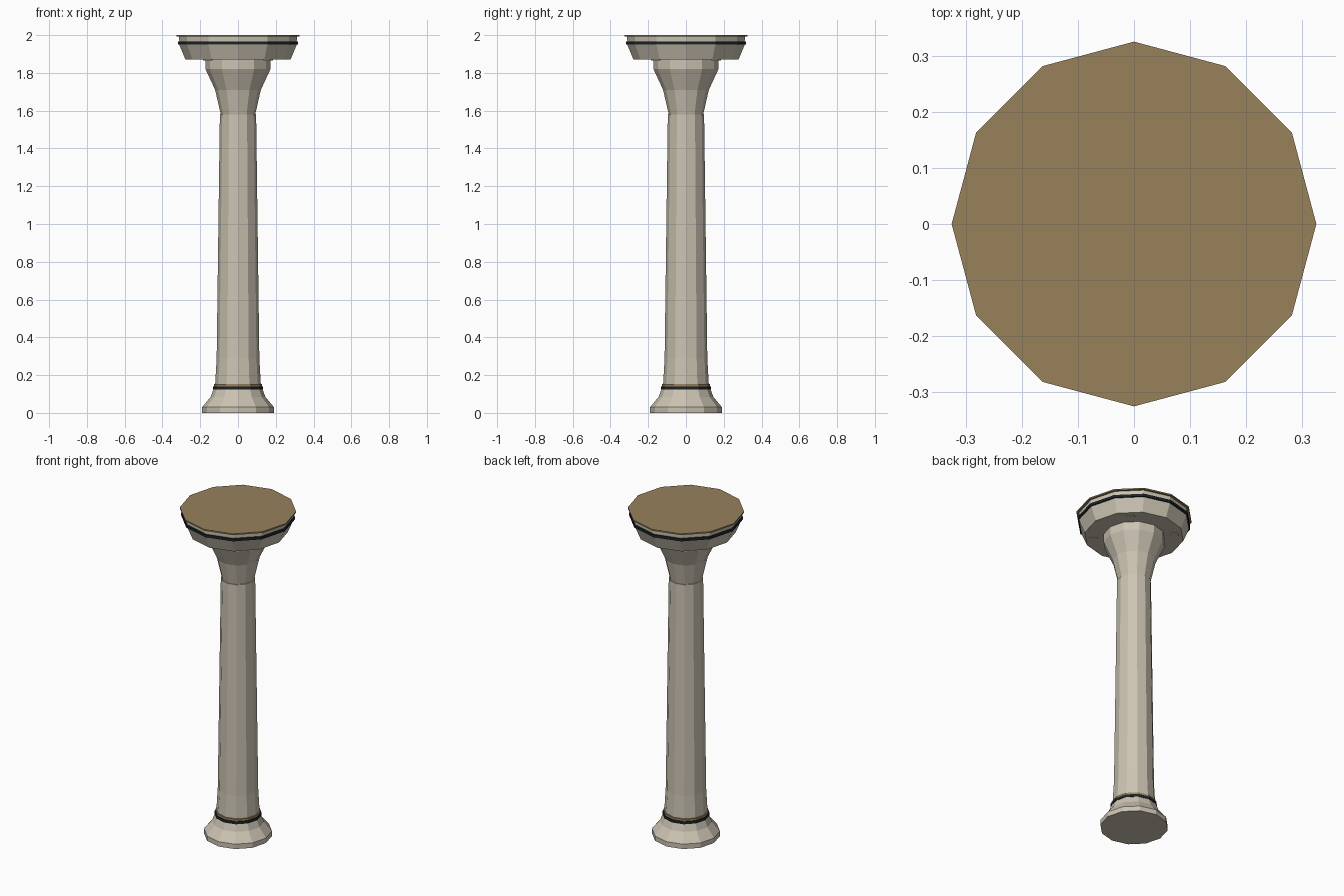
import bpy
import bmesh
from math import cos, sin, pi, radians

SIDES = 12

cube = bpy.data.objects.get("Cube")
if cube:
    bpy.data.objects.remove(cube, do_unlink=True)


def material(name, rgb):
    m = bpy.data.materials.new(name)
    m.use_nodes = True
    color = (*rgb, 1.0)
    m.diffuse_color = color
    m.node_tree.nodes["Principled BSDF"].inputs["Base Color"].default_value = color
    return m


stone = material("pale stone", (0.60, 0.55, 0.45))
bronze = material("aged bronze", (0.31, 0.22, 0.105))
black = material("black inlay", (0.012, 0.016, 0.018))


def turned(name, profile, mat, sides=SIDES, center=(0, 0)):
    """Closed faceted solid from (radius, height) pairs, bottom to top."""
    bm = bmesh.new()
    rings = []
    for r, z in profile:
        rings.append([bm.verts.new((center[0] + r * cos(2 * pi * i / sides),
                                    center[1] + r * sin(2 * pi * i / sides), z))
                      for i in range(sides)])
    for low, high in zip(rings, rings[1:]):
        for i in range(sides):
            j = (i + 1) % sides
            bm.faces.new((low[i], low[j], high[j], high[i]))
    bm.faces.new(rings[0][::-1])
    bm.faces.new(rings[-1])
    mesh = bpy.data.meshes.new(name)
    bm.to_mesh(mesh)
    bm.free()
    mesh.materials.append(mat)
    obj = bpy.data.objects.new(name, mesh)
    bpy.context.collection.objects.link(obj)
    return obj


# Flared foot with its inlaid bands
turned("foot", [(0.19, 0), (0.19, 0.03), (0.145, 0.085), (0.128, 0.13)], stone)
turned("foot_black_band", [(0.132, 0.125), (0.132, 0.141)], black)
turned("foot_bronze_band", [(0.127, 0.141), (0.127, 0.154)], bronze)

# Tapering shaft
turned("shaft", [(0.122, 0.13), (0.113, 0.29), (0.096, 1.58)], stone)

# Flared capital
turned("capital", [(0.09, 1.575), (0.121, 1.71), (0.172, 1.82), (0.172, 1.87)], stone)

# Wide head with inlaid band and bronze top
turned("head", [(0.278, 1.87), (0.31, 1.947), (0.312, 1.992)], stone)
turned("head_black_band", [(0.318, 1.95), (0.318, 1.966)], black)
turned("top_plate", [(0.325, 1.992), (0.325, 2.0)], bronze)

# Small studs under the head
for k in range(4):
    a = radians(45 + 90 * k)
    turned(f"under_stud_{k + 1}", [(0.025, 1.866), (0.025, 1.875)], stone,
           center=(0.226 * cos(a), 0.226 * sin(a)))
